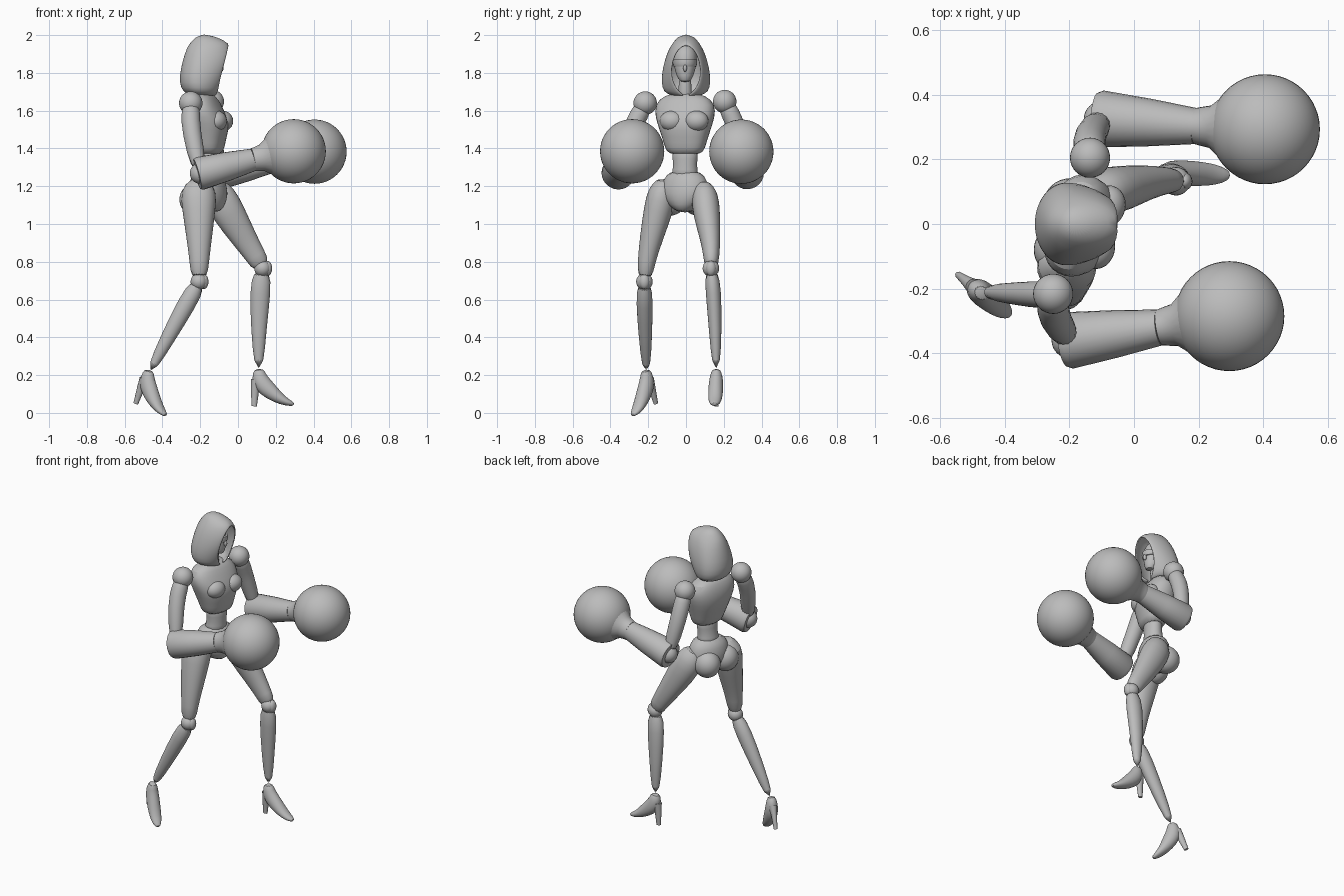
import bpy, bmesh
from math import sin, cos, pi, radians, asin, copysign
from mathutils import Vector, Matrix

if "Cube" in bpy.data.objects:
    bpy.data.objects.remove(bpy.data.objects["Cube"])

GREY = (0.5, 0.5, 0.5, 1)
grey = bpy.data.materials.new("plain_grey")
grey.use_nodes = True
grey.diffuse_color = GREY
grey.node_tree.nodes["Principled BSDF"].inputs["Base Color"].default_value = GREY


def finish(obj, sub=0, angle=40):
    obj.data.materials.clear()
    obj.data.materials.append(grey)
    bpy.ops.object.select_all(action='DESELECT')
    obj.select_set(True)
    bpy.context.view_layer.objects.active = obj
    bpy.ops.object.shade_smooth_by_angle(angle=radians(angle))
    if sub:
        mod = obj.modifiers.new("smooth", 'SUBSURF')
        mod.levels = mod.render_levels = sub
    return obj


def to_object(name, bm):
    bmesh.ops.recalc_face_normals(bm, faces=bm.faces)
    mesh = bpy.data.meshes.new(name)
    bm.to_mesh(mesh)
    bm.free()
    obj = bpy.data.objects.new(name, mesh)
    bpy.context.collection.objects.link(obj)
    return obj


def loft(name, rings, side=(0, 1, 0), flat=False, n=16, sub=1, power=1.0, matrix=None):
    """Skin rings of (centre, side radius, other radius) along a path."""
    bm = bmesh.new()
    pts = [Vector(r[0]) for r in rings]
    rows = []
    for i, (_, a, b) in enumerate(rings):
        axis = pts[min(i + 1, len(pts) - 1)] - pts[max(i - 1, 0)]
        axis = Vector((0, 0, 1)) if flat else axis.normalized()
        s = Vector(side)
        s = (s - axis * s.dot(axis)).normalized()
        f = s.cross(axis)
        row = []
        for k in range(n):
            t = 2 * pi * k / n
            u = copysign(abs(cos(t)) ** power, cos(t))
            v = copysign(abs(sin(t)) ** power, sin(t))
            row.append(bm.verts.new(pts[i] + s * a * u + f * b * v))
        rows.append(row)
    for r, q in zip(rows, rows[1:]):
        for k in range(n):
            bm.faces.new((r[k], r[(k + 1) % n], q[(k + 1) % n], q[k]))
    bm.faces.new(rows[0][::-1])
    bm.faces.new(rows[-1])
    if matrix:
        bm.transform(matrix)
    return finish(to_object(name, bm), sub)


def ball(name, loc, size, yaw=0, seg=32):
    size = size if isinstance(size, tuple) else (size,) * 3
    bpy.ops.mesh.primitive_uv_sphere_add(segments=seg, ring_count=seg // 2, radius=1,
                                         location=loc, rotation=(0, 0, radians(yaw)))
    obj = bpy.context.object
    obj.name = name
    obj.scale = size
    return finish(obj)


def stack(name, levels, yaw=0, y=-0.005, **kw):
    """Upright body part: levels of (z, x centre, depth radius, width radius)."""
    s = (-sin(radians(yaw)), cos(radians(yaw)), 0)
    return loft(name, [((x, y, z), w, d) for z, x, d, w in levels], s, True, **kw)


# Hood: open arcs stacked upward, closing over the brow
def hood(levels, n=28):
    bm = bmesh.new()
    rows = []
    for z, back, rim, wide, gap in levels:
        a0 = asin(gap / wide) if wide else 0
        cx = (back + rim) / 2 - 0.01 * (wide > 0)
        row = []
        for k in range(n + 1):
            a = a0 + (2 * pi - 2 * a0) * k / n
            rx = (rim - cx) / cos(a0) if cos(a) > 0 else cx - back
            row.append(bm.verts.new((cx + rx * cos(a), wide * sin(a), z)))
        rows.append(row)
    for r, q in zip(rows, rows[1:]):
        for k in range(n):
            bm.faces.new((r[k], r[k + 1], q[k + 1], q[k]))
    bmesh.ops.remove_doubles(bm, verts=bm.verts, dist=0.0005)
    obj = to_object("hood", bm)
    mod = obj.modifiers.new("cloth", 'SOLIDIFY')
    mod.thickness = 0.012
    mod.offset = -1
    finish(obj, 1, 60)


hood([(1.675, -0.24, -0.12, 0.06, 0.01), (1.69, -0.275, -0.108, 0.105, 0.03),
      (1.715, -0.303, -0.1, 0.127, 0.055), (1.78, -0.312, -0.088, 0.132, 0.085),
      (1.87, -0.292, -0.062, 0.113, 0.077), (1.93, -0.272, -0.05, 0.09, 0.045),
      (1.957, -0.255, -0.045, 0.072, 0), (1.99, -0.225, -0.11, 0.045, 0),
      (2.005, -0.18, -0.18, 0, 0)])

# Head and neck
stack("head", [(1.75, -0.125, 0.02, 0.024), (1.78, -0.145, 0.05, 0.045), (1.84, -0.165, 0.075, 0.062),
               (1.9, -0.17, 0.075, 0.066), (1.95, -0.175, 0.045, 0.04)])
stack("eye_band", [(1.835, -0.162, 0.076, 0.06), (1.85, -0.162, 0.082, 0.064),
                   (1.87, -0.164, 0.08, 0.064)], sub=0, n=24)
ball("nose", (-0.088, -0.005, 1.825), (0.012, 0.01, 0.02), seg=12)
stack("neck", [(1.64, -0.18, 0.04, 0.045), (1.7, -0.175, 0.034, 0.034), (1.8, -0.17, 0.034, 0.034)])

# Torso, turned a little towards the right
TURN = -14
stack("chest", [(1.695, -0.185, 0.045, 0.075), (1.66, -0.185, 0.075, 0.15), (1.6, -0.178, 0.1, 0.17),
                (1.53, -0.16, 0.115, 0.15), (1.46, -0.155, 0.092, 0.125),
                (1.4, -0.15, 0.075, 0.108), (1.365, -0.15, 0.06, 0.09)], TURN, power=0.85)
for name, y in (("left_bust", 0.055), ("right_bust", -0.075)):
    ball(name, (-0.095 + 0.25 * y, y, 1.545), (0.055, 0.065, 0.055), TURN, 24)
stack("waist", [(1.42, -0.15, 0.055, 0.08), (1.34, -0.15, 0.052, 0.066), (1.29, -0.155, 0.056, 0.064),
                (1.23, -0.16, 0.07, 0.085)], TURN)
stack("pelvis", [(1.285, -0.16, 0.066, 0.09), (1.23, -0.162, 0.09, 0.125), (1.16, -0.16, 0.105, 0.145),
                 (1.1, -0.155, 0.09, 0.09), (1.06, -0.15, 0.06, 0.035)], -24)
ball("left_buttock", (-0.195, 0.06, 1.13), (0.085, 0.08, 0.085), -24)
ball("right_buttock", (-0.23, -0.08, 1.13), (0.08, 0.08, 0.085), -24)


# Arms: ball joint, upper arm, bare gauntlet, flared cuff and round glove
def arm(side, shoulder, middle, elbow, wrist, glove):
    s, e, w, g = map(Vector, (shoulder, elbow, wrist, glove))
    ball(side + "_shoulder", s, 0.062)
    loft(side + "_upper_arm", [(s, .042, .042), (s.lerp(Vector(middle), .4), .052, .052),
                               (middle, .048, .05), (e, .042, .045)])
    ball(side + "_elbow", e, 0.055)
    loft(side + "_gauntlet", [(e - (w - e) * .06, .08, .082), (e, .088, .088),
                              (e.lerp(w, .5), .074, .077), (w, .056, .06)], n=24, sub=0)
    loft(side + "_cuff", [(w, .056, .062), (w.lerp(g, .08), .06, .064), (w.lerp(g, .22), .066, .072),
                          (w.lerp(g, .4), .1, .1), (w.lerp(g, .55), .13, .13)], n=24, sub=0)
    ball(side + "_glove", g, 0.17, seg=48)


arm("right", (-.25, -.216, 1.64), (-.25, -.29, 1.5), (-.2, -.36, 1.268), (.08, -.32, 1.34), (.295, -.285, 1.385))
arm("left", (-.136, .205, 1.648), (-.14, .275, 1.5), (-.1, .325, 1.27), (.19, .303, 1.335), (.405, .293, 1.383))


# Legs: thigh, knee joint with cap, and shin
def leg(side, thigh, knee, shin):
    loft(side + "_thigh", thigh, power=0.95)
    ball(side + "_knee", knee, 0.044, seg=24)
    ball(side + "_kneecap", Vector(knee) + Vector((0.026, 0, 0)), (0.025, 0.028, 0.04), seg=16)
    loft(side + "_shin", shin)


leg("right",
    [((-.2, -.11, 1.24), .04, .05), ((-.21, -.125, 1.17), .08, .1), ((-.207, -.145, 1.08), .08, .09),
     ((-.205, -.185, .92), .062, .068), ((-.205, -.21, .8), .047, .052), ((-.205, -.218, .71), .04, .045)],
    (-.207, -.22, .695),
    [((-.207, -.22, .69), .038, .042), ((-.265, -.22, .59), .046, .052),
     ((-.37, -.215, .4), .036, .04), ((-.465, -.21, .22), .022, .024)])
leg("left",
    [((-.125, .085, 1.22), .04, .05), ((-.1, .1, 1.15), .075, .09), ((-.05, .108, 1.06), .074, .09),
     ((.035, .13, .92), .054, .068), ((.1, .135, .82), .042, .054), ((.125, .133, .775), .036, .05)],
    (.13, .132, .765),
    [((.127, .134, .755), .036, .045), ((.118, .145, .65), .043, .058),
     ((.11, .155, .45), .035, .042), ((.11, .16, .23), .022, .025)])


# High-heeled shoes, built from the ankle and then pitched and turned
def shoe(side, ankle, yaw, pitch):
    m = (Matrix.Translation(ankle) @ Matrix.Rotation(radians(yaw), 4, 'Z')
         @ Matrix.Rotation(radians(pitch), 4, 'Y'))
    loft(side + "_shoe", [((0, 0, .01), .022, .026), ((0, 0, -.03), .034, .04), ((.02, 0, -.075), .04, .05),
                          ((.07, 0, -.12), .04, .042), ((.125, 0, -.158), .036, .026),
                          ((.165, 0, -.174), .026, .016), ((.188, 0, -.18), .01, .008)], matrix=m)
    loft(side + "_heel", [((-.012, 0, -.05), .026, .03), ((-.02, 0, -.1), .018, .022),
                          ((-.024, 0, -.19), .011, .014)], n=12, sub=0, matrix=m)


shoe("left", (.11, .16, .225), -3, 0)
shoe("right", (-.472, -.213, .22), -38, 20)
